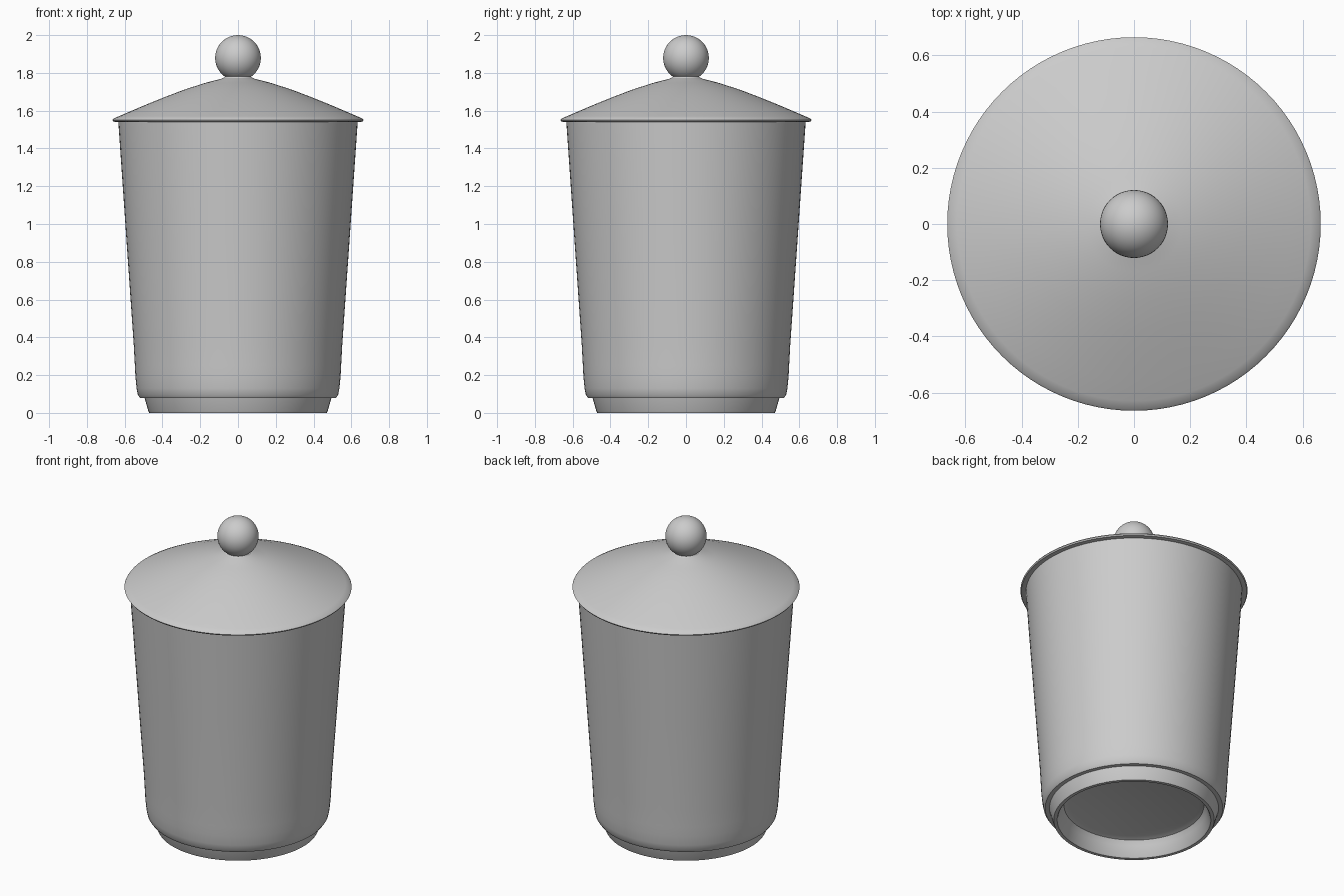
import bpy, bmesh, math

if "Cube" in bpy.data.objects:
    bpy.data.objects.remove(bpy.data.objects["Cube"])

SEGMENTS = 96

def lathe(name, profile, angle=35):
    """Revolve an (r, z) profile about the z axis; points with r = 0 become poles."""
    bm = bmesh.new()
    verts = [bm.verts.new((r, 0, z)) for r, z in profile]
    edges = [bm.edges.new(pair) for pair in zip(verts, verts[1:])]
    bmesh.ops.spin(bm, geom=verts + edges, cent=(0, 0, 0), axis=(0, 0, 1),
                   angle=math.tau, steps=SEGMENTS, use_duplicate=False)
    bmesh.ops.remove_doubles(bm, verts=bm.verts, dist=1e-4)
    bmesh.ops.recalc_face_normals(bm, faces=bm.faces)
    mesh = bpy.data.meshes.new(name)
    bm.to_mesh(mesh)
    bm.free()
    obj = bpy.data.objects.new(name, mesh)
    bpy.context.collection.objects.link(obj)
    smooth(obj, angle)
    return obj

def smooth(obj, angle):
    bpy.ops.object.select_all(action='DESELECT')
    obj.select_set(True)
    bpy.context.view_layer.objects.active = obj
    bpy.ops.object.shade_smooth_by_angle(angle=math.radians(angle))

# Hollow tapered jar with a foot ring and a recessed underside
lathe("jar_body", [
    (0, 0.11), (0.38, 0.11), (0.41, 0.10), (0.425, 0.07), (0.445, 0.005), (0.45, 0),
    (0.47, 0), (0.475, 0.01), (0.492, 0.07), (0.495, 0.08),
    (0.52, 0.08), (0.53, 0.095), (0.537, 0.13), (0.543, 0.19), (0.546, 0.25),
    (0.552, 0.36), (0.593, 0.95), (0.634, 1.545),
    (0.60, 1.545), (0.56, 0.95), (0.51, 0.25), (0.48, 0.17), (0.43, 0.15), (0, 0.15)])

# Flared lid with a rolled rim, hollow beneath
lathe("lid", [
    (0, 1.785), (0.06, 1.78), (0.09, 1.768), (0.17, 1.748), (0.28, 1.713),
    (0.38, 1.675), (0.47, 1.639), (0.56, 1.601), (0.63, 1.571), (0.66, 1.557),
    (0.665, 1.55), (0.66, 1.542), (0.645, 1.54), (0.60, 1.54),
    (0.58, 1.56), (0.47, 1.61), (0.28, 1.685), (0.10, 1.74), (0, 1.745)], 50)

# Short neck between lid and knob
lathe("knob_neck", [(0, 1.765), (0.085, 1.768), (0.07, 1.778), (0.066, 1.785),
                    (0.07, 1.795), (0, 1.80)], 60)

# Ball knob
bpy.ops.mesh.primitive_uv_sphere_add(segments=48, ring_count=24, radius=0.121,
                                     location=(0, 0, 1.879))
knob = bpy.context.object
knob.name = "knob"
smooth(knob, 60)
